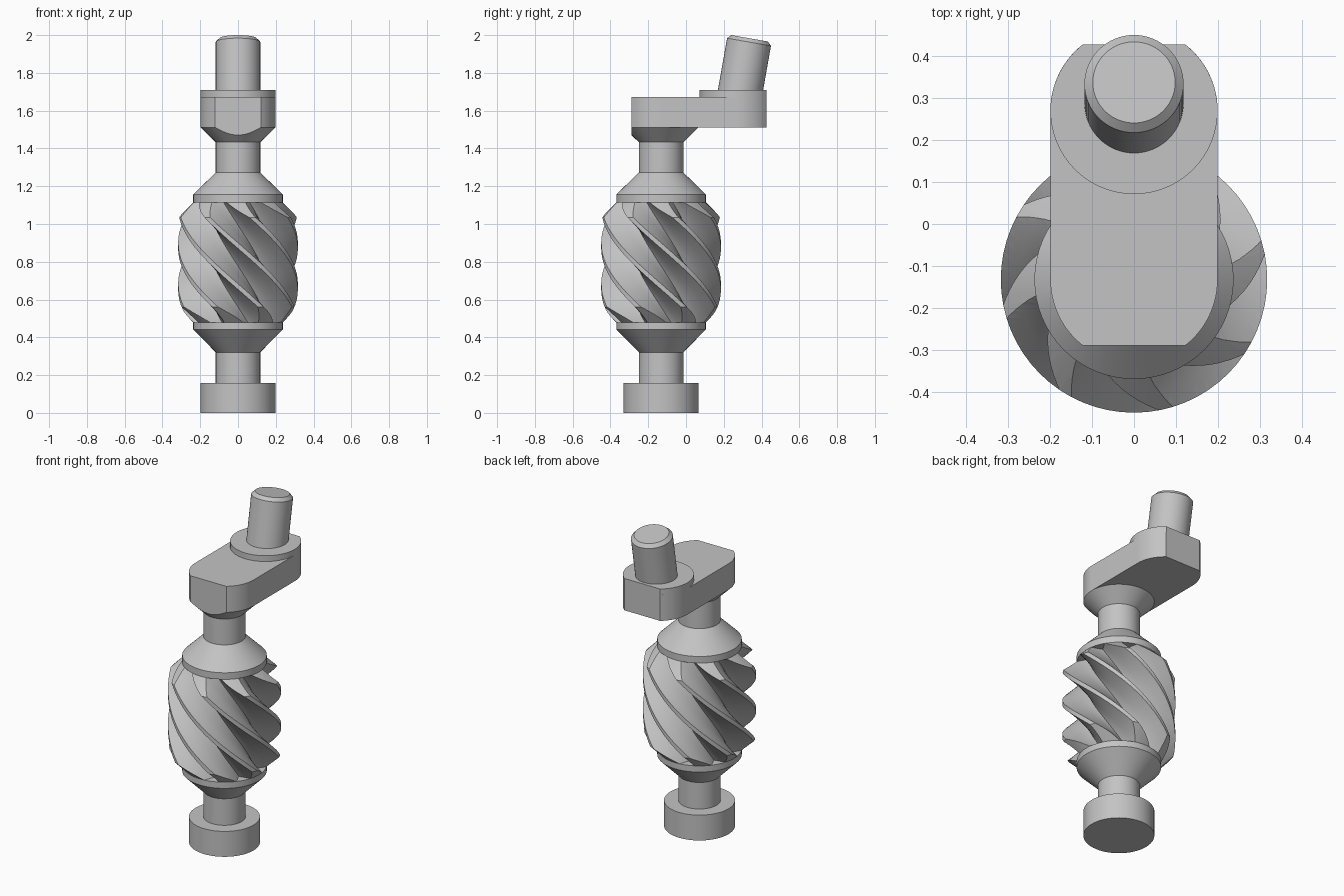
import bpy, bmesh, math
from mathutils import Matrix, Vector

cube = bpy.data.objects.get("Cube")
if cube:
    bpy.data.objects.remove(cube, do_unlink=True)

grey = bpy.data.materials.new("machined_grey")
grey.use_nodes = True
colour = (0.55, 0.55, 0.55, 1)
grey.diffuse_color = colour
grey.node_tree.nodes["Principled BSDF"].inputs["Base Color"].default_value = colour

AXIS_Y, PIN_Y = -0.132, 0.27      # main shaft axis and crank pin axis
FLAT = 0.157                      # distance from axis to the flat crank ends
HALF = 0.199                      # crank half width
SEGS = 64


def finish(name, bm):
    bmesh.ops.recalc_face_normals(bm, faces=bm.faces)
    mesh = bpy.data.meshes.new(name)
    bm.to_mesh(mesh)
    bm.free()
    obj = bpy.data.objects.new(name, mesh)
    bpy.context.collection.objects.link(obj)
    mesh.materials.append(grey)
    return obj


def activate(obj):
    bpy.ops.object.select_all(action='DESELECT')
    obj.select_set(True)
    bpy.context.view_layer.objects.active = obj


def smooth(obj):
    activate(obj)
    bpy.ops.object.shade_smooth_by_angle(angle=math.radians(28))
    return obj


def loft(bm, rings):
    loops = [[bm.verts.new(p) for p in ring] for ring in rings]
    n = len(loops[0])
    for a, b in zip(loops, loops[1:]):
        for i in range(n):
            j = (i + 1) % n
            bm.faces.new((a[i], a[j], b[j], b[i]))
    bm.faces.new(loops[0][::-1])
    bm.faces.new(loops[-1])


def circle(r, z, y=0.0):
    return [(r * math.cos(math.tau * i / SEGS), y + r * math.sin(math.tau * i / SEGS), z)
            for i in range(SEGS)]


def lathe(name, profile, y=AXIS_Y, cut=0):
    """Turned part; cut = -1 or 1 trims a flat on the front or back."""
    bm = bmesh.new()
    loft(bm, [circle(r, z, y) for r, z in profile])
    if cut:
        res = bmesh.ops.bisect_plane(bm, geom=bm.verts[:] + bm.edges[:] + bm.faces[:],
                                     plane_co=(0, y + cut * FLAT, 0),
                                     plane_no=(0, cut, 0), clear_outer=True)
        edges = [e for e in res["geom_cut"] if isinstance(e, bmesh.types.BMEdge)]
        bmesh.ops.holes_fill(bm, edges=edges, sides=0)
    return smooth(finish(name, bm))


# Turned shaft parts
lathe("base_disc", [(HALF, 0), (HALF, 0.157)])
lathe("lower_shaft", [(0.118, 0.15), (0.118, 0.321), (0.237, 0.441), (0.237, 0.479)])
lathe("upper_shaft", [(0.237, 1.115), (0.237, 1.156), (0.118, 1.273), (0.118, 1.44)])
lathe("crank_cone", [(0.118, 1.433), (HALF, 1.512)], cut=-1)

# Helical gear: a twisted tooth profile trimmed by a chamfered barrel
TEETH, TIP, ROOT, BOTTOM, TOP = 8, 0.317, 0.18, 0.479, 1.115
TWIST = math.radians(132) / (TOP - BOTTOM)
PHASE = math.radians(15)
LAND = 0.12                       # share of the half pitch kept as tip land


def tooth_radius(u):
    """u runs 0 to 1 from tooth centre to groove centre."""
    t = max(0.0, (u - LAND) / (1 - LAND))
    return ROOT + (TIP + 0.004 - ROOT) * (1 - t) ** 1.4


def gear_ring(z):
    ring = []
    steps = [-1, -0.8, -0.6, -0.35, -LAND, LAND, 0.35, 0.6, 0.8]
    for k in range(TEETH):
        for u in steps:
            a = PHASE + math.pi / TEETH * (2 * k + u) - TWIST * (z - 1.03)
            r = tooth_radius(abs(u))
            ring.append((r * math.cos(a), AXIS_Y + r * math.sin(a), z))
    return ring


bm = bmesh.new()
LEVELS = 54
lo, hi = BOTTOM - 0.02, TOP + 0.02
loft(bm, [gear_ring(lo + (hi - lo) * i / LEVELS) for i in range(LEVELS + 1)])
bmesh.ops.triangulate(bm, faces=[f for f in bm.faces if len(f.verts) == 4])
gear = finish("helical_gear", bm)

barrel = lathe("gear_barrel", [(0.237, BOTTOM), (TIP, 0.561), (TIP, 1.035), (0.237, TOP)])
barrel.hide_render = True
mod = gear.modifiers.new("trim", 'BOOLEAN')
mod.operation = 'INTERSECT'
mod.solver = 'EXACT'
mod.object = barrel
activate(gear)
bpy.ops.object.modifier_apply(modifier=mod.name)
bpy.data.objects.remove(barrel, do_unlink=True)
smooth(gear)

# Crank arm: two arcs with flat ends, extruded upward
ARC = 16
start = math.acos(FLAT / HALF)
outline = []
for centre, side in ((PIN_Y, 1), (AXIS_Y, -1)):
    for i in range(ARC + 1):          # right arc of this end
        a = start + (math.pi / 2 - start) * (1 - i / ARC)
        outline.append((side * HALF * math.sin(a), centre + side * HALF * math.cos(a)))
    for i in range(ARC + 1):          # left arc of this end
        a = start + (math.pi / 2 - start) * i / ARC
        outline.append((-side * HALF * math.sin(a), centre + side * HALF * math.cos(a)))
bm = bmesh.new()
loft(bm, [[(x, y, z) for x, y in outline] for z in (1.512, 1.673)])
smooth(finish("crank_arm", bm))

# Boss under the pin
lathe("pin_boss", [(HALF, 1.665), (HALF, 1.709)], y=PIN_Y, cut=1)

# Tilted pin with chamfered tip
pin = lathe("crank_pin", [(0.118, -0.32), (0.118, -0.02), (0.098, 0)], y=0)
pin.data.transform(Matrix.Translation(Vector((0, 0.337, 1.983)))
                   @ Matrix.Rotation(math.radians(-10), 4, 'X'))
